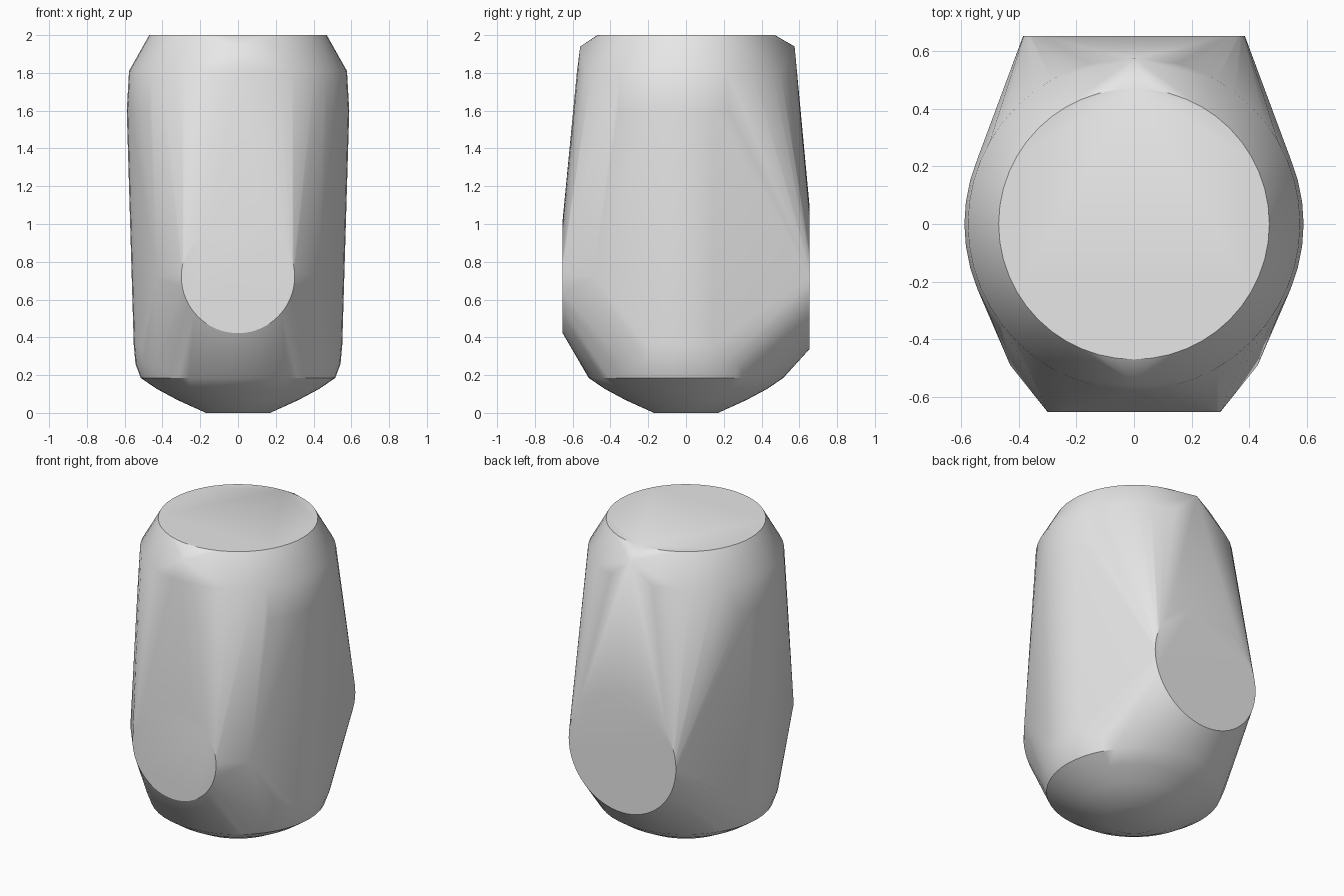
import bpy, bmesh, math
from math import sin, cos, pi

cube = bpy.data.objects.get("Cube")
if cube:
    bpy.data.objects.remove(cube, do_unlink=True)

mat = bpy.data.materials.new("plain_grey")
mat.use_nodes = True
grey = (0.8, 0.8, 0.8, 1)
mat.diffuse_color = grey
mat.node_tree.nodes["Principled BSDF"].inputs["Base Color"].default_value = grey

bm = bmesh.new()


def ring(radius, z, count=48):
    """Horizontal circle around the vertical axis."""
    for i in range(count):
        a = 2 * pi * i / count
        bm.verts.new((radius * cos(a), radius * sin(a), z))


def port(radius, y, z, count=64):
    """Upright circle facing the front or back."""
    for i in range(count):
        a = 2 * pi * i / count
        bm.verts.new((radius * cos(a), y, z + radius * sin(a)))


# Body outline from the rounded base to the flat top
for radius, z in [(0.17, 0), (0.32, 0.068), (0.43, 0.127), (0.515, 0.185),
                  (0.543, 0.26), (0.552, 0.36), (0.589, 1.6),
                  (0.577, 1.81), (0.47, 2)]:
    ring(radius, z)

# Flat round ports at the front and back
port(0.30, -0.653, 0.722)
port(0.385, 0.653, 0.722)

# Shoulder points beside the front port, and peaks below the top rim
for side in (-1, 1):
    bm.verts.new((side * 0.43, -0.49, 0.72))
bm.verts.new((0, -0.56, 1.94))
bm.verts.new((0, 0.575, 1.94))

# Stretch one skin over all the outlines
hull = bmesh.ops.convex_hull(bm, input=bm.verts[:])
spare = {v for v in hull["geom_interior"] + hull["geom_unused"]
         if isinstance(v, bmesh.types.BMVert)}
bmesh.ops.delete(bm, geom=list(spare), context='VERTS')
bmesh.ops.dissolve_limit(bm, angle_limit=math.radians(0.5),
                         verts=bm.verts[:], edges=bm.edges[:])
bmesh.ops.recalc_face_normals(bm, faces=bm.faces[:])

mesh = bpy.data.meshes.new("body_shell")
bm.to_mesh(mesh)
bm.free()
mesh.materials.append(mat)
body = bpy.data.objects.new("body_shell", mesh)
bpy.context.collection.objects.link(body)

# Smooth shading with crisp edges around the flat discs
bpy.ops.object.select_all(action='DESELECT')
body.select_set(True)
bpy.context.view_layer.objects.active = body
bpy.ops.object.shade_smooth_by_angle(angle=math.radians(30))
